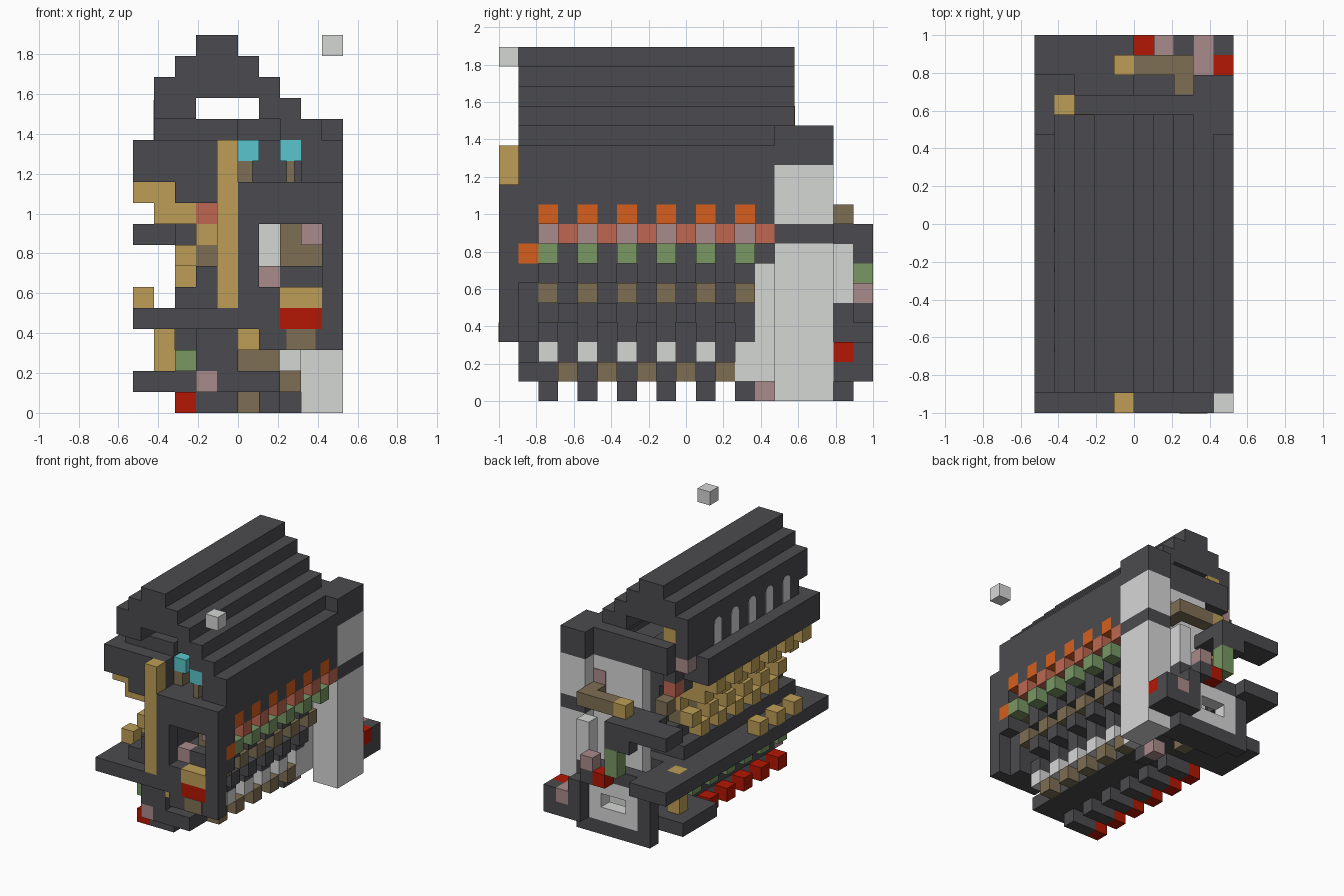
import bpy
import bmesh
import math
from mathutils import Matrix, Vector

cube = bpy.data.objects.get("Cube")
if cube:
    bpy.data.objects.remove(cube)

UNIT = 2 / 19                      # edge of one block
ORIGIN = Vector((-5, -9.5, 0))
EVEN = range(2, 13, 2)
ODD = range(3, 13, 2)


def material(name, hex_code):
    srgb = [int(hex_code[n:n + 2], 16) / 255 for n in (0, 2, 4)]
    linear = [c / 12.92 if c < 0.04 else ((c + 0.055) / 1.055) ** 2.4 for c in srgb]
    mat = bpy.data.materials.new(name)
    mat.use_nodes = True
    mat.diffuse_color = (*linear, 1)
    mat.node_tree.nodes["Principled BSDF"].inputs["Base Color"].default_value = (*linear, 1)
    return mat


dark = material("charcoal", "4b4a4e")
gray = material("light gray", "d5d7d5")
yellow = material("straw yellow", "be9e57")
brown = material("brown", "7e6f54")
mauve = material("mauve", "aa8b8b")
clay = material("terracotta", "be6750")
orange = material("orange", "d65f1d")
red = material("red", "b41703")
green = material("moss green", "789764")
cyan = material("cyan", "5ac5cc")


def finish(bm, name, mat):
    mesh = bpy.data.meshes.new(name)
    bm.to_mesh(mesh)
    bm.free()
    mesh.materials.append(mat)
    obj = bpy.data.objects.new(name, mesh)
    bpy.context.collection.objects.link(obj)
    return obj


def blocks(name, mat, *boxes):
    """Join boxes, each given as x, y and z ranges in block units."""
    bm = bmesh.new()
    for x0, x1, y0, y1, z0, z1 in boxes:
        size = Vector((x1 - x0, y1 - y0, z1 - z0))
        centre = Vector((x0 + x1, y0 + y1, z0 + z1)) / 2 + ORIGIN
        matrix = Matrix.Translation(centre * UNIT) @ Matrix.Diagonal((*(size * UNIT), 1))
        bmesh.ops.create_cube(bm, size=1, matrix=matrix)
    return finish(bm, name, mat)


def row(name, mat, steps, x0, x1, z0, z1):
    """Repeat one box along the length."""
    return blocks(name, mat, *[(x0, x1, j, j + 1, z0, z1) for j in steps])


# Stepped roof, open underneath
roof = [(3, 5, 17), (2, 6, 16), (1, 7, 15), (1, 3, 14), (6, 8, 14), (7, 9, 13)]
blocks("stepped_roof", dark, *[(a, b, 1, 15, k, k + 1) for a, b, k in roof])
blocks("left_roof_wall", dark, (1, 3, 2, 15, 13, 14))
blocks("left_eave", dark, (0, 2, 1, 14, 11, 13))
blocks("roof_end_mark", yellow, (2, 3, 14, 15.03, 14, 15))
blocks("floating_block", gray, (9, 10, 0, 1, 17, 18))

# Arched windows under the left roof edge
for j in ODD:
    bm = bmesh.new()
    points = [(0.08, 0), (0.92, 0)]
    points += [(0.5 + 0.42 * math.cos(t * math.pi / 6), 1.5 + 0.42 * math.sin(t * math.pi / 6))
               for t in range(7)]
    face = bm.faces.new([bm.verts.new((Vector((1, j + y, 13 + z)) + ORIGIN) * UNIT)
                         for y, z in points])
    made = bmesh.ops.extrude_face_region(bm, geom=[face])["geom"]
    bmesh.ops.translate(bm, vec=(-0.003, 0, 0),
                        verts=[v for v in made if isinstance(v, bmesh.types.BMVert)])
    bmesh.ops.recalc_face_normals(bm, faces=bm.faces)
    finish(bm, "arched_window", gray)

# Front wall with its opening
blocks("front_wall", dark, (5, 6, 0, 1, 4, 11), (9, 10, 0, 1, 3, 11), (6, 9, 0, 1, 9, 11),
       (6, 7, 0, 1, 3, 6), (7, 9, 0, 1, 3, 4))
blocks("front_post", yellow, (4, 5, 0, 1, 5, 13))
blocks("opening_shelf", yellow, (7, 9, 0, 1, 5, 6))
blocks("opening_shelf_front", red, (7, 9, 0, 1, 4, 5))
blocks("shelf_bracket", brown, (7.3, 8.7, -0.02, 0.1, 3, 4))
blocks("opening_back", brown, (7, 8, 2, 3, 7, 9), (8, 9, 2, 3, 7, 8))
blocks("opening_cubes", mauve, (6, 7, 1, 2, 6, 7), (8, 9, 1, 2, 8, 9))
blocks("opening_floor", dark, (4, 7, 1, 14, 5, 6))

# Upper gable and lamps
blocks("gable", dark, (2, 4, 1, 2, 11, 13), (3, 5, 2, 3, 13, 14), (8, 9, 1, 2, 11, 13),
       (4, 9, 3, 4, 11, 13))
blocks("lamps", cyan, (5, 6, 2, 3, 12, 13), (7, 8, 1, 2, 12, 13))
blocks("lamp_stems", brown, (5, 5.7, 2, 3, 11, 12), (7.3, 7.7, 1, 2, 11, 12))
blocks("upper_floor", dark, (4, 9, 1, 14, 10, 11))

# Right wall, stepping inward towards the bottom in a chequered pattern
blocks("right_wall", dark, (9, 10, 1, 14, 10, 13), (9, 10, 1, 2, 8, 10), (9, 10, 13, 14, 9, 10),
       (9, 10, 1, 2, 6, 7))
row("right_wall_piers", dark, ODD, 9, 10, 9, 10)
row("right_windows", orange, EVEN, 9, 10, 9, 10)
row("right_sills", mauve, EVEN, 8, 9, 8, 9)
row("right_sill_gaps", clay, [*ODD, 13], 8, 10, 8, 9)
row("right_planters", green, EVEN, 9, 10, 7, 8)
blocks("right_corner_block", orange, (9, 10, 1, 2, 7, 8))
blocks("right_inner_wall", dark, (8, 9, 3, 14, 7, 8), (7, 8, 3, 13, 4, 8),
       (6, 7, 1, 13, 3, 5), (7, 9, 1, 2, 3, 7))
row("right_upper_brackets", dark, ODD, 8, 9, 6, 7)
row("right_middle_brackets", brown, EVEN, 7, 9, 5, 6)
row("right_lower_brackets", dark, ODD, 8, 9, 4, 5)
row("right_lowest_brackets", dark, EVEN, 7, 8, 3, 4)
row("right_light_blocks", gray, EVEN, 7, 8, 2, 3)
row("right_base_blocks", brown, ODD, 7, 8, 1, 2)

# Left wall, ledges and brackets
blocks("left_wall", dark, (4, 5, 1, 14, 5, 13), (2, 4, 1, 14, 10, 11), (2, 4, 1, 14, 5, 6),
       (3, 4, 1, 14, 6, 7))
blocks("long_ledge", dark, (0, 3, 0, 15, 4, 5), (0, 1, 15, 16, 4, 5), (2, 3, 15, 16, 4, 5),
       (0, 3, 16, 19, 4, 5), (3, 6, 0, 15, 4, 5))
row("eave_brackets", yellow, EVEN, 0, 2, 10, 11)
row("eave_lower_brackets", yellow, EVEN, 1, 3, 9, 10)
row("left_clay_blocks", clay, EVEN, 3, 4, 9, 10)
row("left_inner_blocks", yellow, EVEN, 3, 4, 8, 9)
row("left_upper_blocks", yellow, EVEN, 2, 3, 7, 8)
row("left_lower_blocks", yellow, ODD, 2, 3, 6, 7)
row("left_block_backs", brown, EVEN, 3, 4, 7, 8)
row("ledge_cubes", yellow, (3, 5, 7), 0, 1, 5, 6)
blocks("ledge_support", yellow, (1, 2, 15, 16, 2, 5))
row("left_planters", green, EVEN, 2, 3, 2, 3)
blocks("left_end_wall", dark, (2, 3, 14, 15, 11, 12))
blocks("left_end_block", red, (2, 3, 14, 15, 12, 13))
blocks("left_end_cube", mauve, (1, 2, 14, 15, 12, 13))
blocks("left_end_base", clay, (2, 3, 14, 15, 10, 11))
blocks("left_end_bracket", brown, (2, 3, 15, 16, 9, 10))

# Base and feet
blocks("base", dark, (3, 7, 2, 15, 1, 2), (4, 7, 1, 2, 1, 2), (3, 5, 1, 15, 2, 4),
       (5, 7, 3, 15, 2, 3), (5, 6, 2, 15, 3, 4))
blocks("base_front_cube", mauve, (3, 4, 1, 2, 1, 2))
blocks("base_front_step", brown, (5, 7, 2, 3, 2, 3))
blocks("base_front_cap", yellow, (5, 6, 1, 2, 3, 4))
row("feet", dark, EVEN, 3, 5, 0, 1)
row("foot_ends", red, EVEN, 2, 3, 0, 1)
blocks("rear_foot", dark, (6, 7, 12, 13, 0, 1))
blocks("rear_foot_back", mauve, (6, 7, 13, 14, 0, 1))
blocks("rear_inner_foot", brown, (5, 6, 15, 16, 0, 1))
blocks("base_ledge", dark, (0, 3, 13, 17, 1, 2))

# Back tower and back wall
blocks("tower", gray, (8, 10, 14, 17, 0, 8), (8, 10, 14, 17, 9, 12))
blocks("tower_band", dark, (8, 10, 14, 17, 8, 9))
blocks("tower_cap", dark, (8, 10, 14, 17, 12, 14), (2, 8, 15, 16, 12, 14))
blocks("back_wall", gray, (4, 8, 15, 16, 1, 12), (7, 8, 17, 18, 5, 8),
       (7, 8, 13, 15, 1, 7), (7, 8, 12, 13, 1, 2))
blocks("back_wall_mark", mauve, (7, 8, 15.9, 16.04, 10, 11))
blocks("back_beam", brown, (5, 8, 17, 18, 9, 10), (7, 8, 16, 17, 9, 10))
blocks("back_beam_end", yellow, (4, 5, 17, 18, 9, 10))
blocks("back_ledge", dark, (0, 5, 17, 19, 8, 9), (2, 5, 16, 17, 8, 9), (3, 5, 18, 19, 7, 8))

# Back base plate with a light ring
blocks("back_plate", dark, (2, 8, 17, 18, 0, 1), (2, 3, 17, 18, 1, 4), (7, 8, 17, 18, 1, 5),
       (3, 7, 17, 18, 4, 5), (3, 8, 16, 17, 0, 1))
blocks("back_ring", gray, (3, 7, 17, 18, 1, 2), (3, 4, 17, 18, 2, 4), (6, 7, 17, 18, 2, 4),
       (4, 6, 17, 18, 3, 4))
blocks("back_step", dark, (8, 10, 17, 19, 1, 2), (9, 10, 18, 19, 2, 3), (7, 8, 18, 19, 1, 4),
       (6, 7, 18, 19, 4, 5))
blocks("back_step_cubes", mauve, (8, 9, 17, 19, 2, 3), (6, 7, 18, 19, 5, 6))
blocks("back_red_cubes", red, (9, 10, 17, 18, 2, 3), (5, 6, 18, 19, 4, 5))
blocks("back_planter", green, (4, 5, 18, 19, 5, 7))
